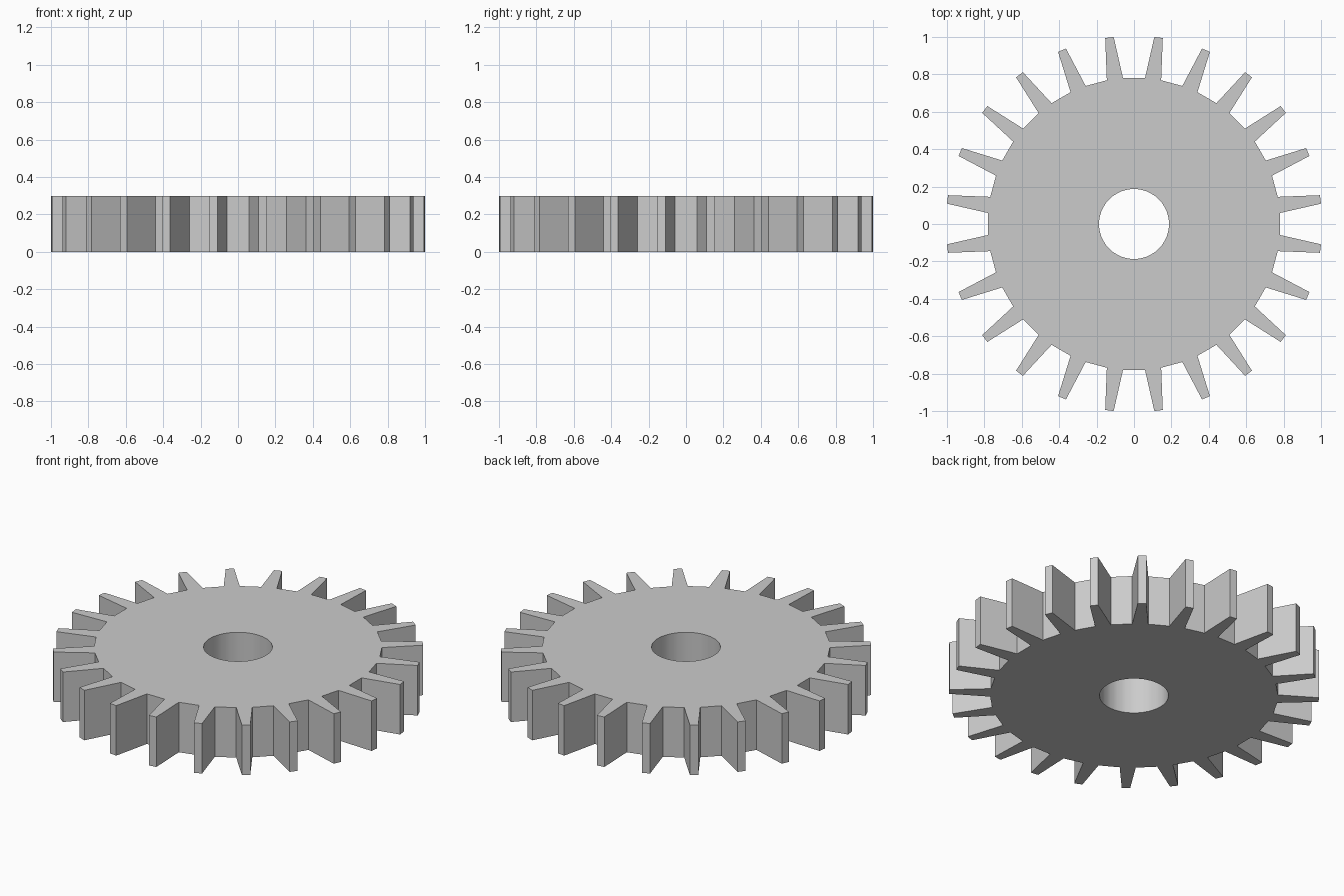
import bpy, bmesh
from math import sin, cos, radians

if "Cube" in bpy.data.objects:
    bpy.data.objects.remove(bpy.data.objects["Cube"])

TEETH, HEIGHT = 24, 0.3
ROOT_R, TIP_R, BORE_R = 0.782, 1.006, 0.187

# One tooth: (angle from tooth centre in degrees, radius)
TOOTH = [(-3.2, ROOT_R), (-1.3, TIP_R), (1.3, TIP_R), (3.2, ROOT_R)]
pitch = 360 / TEETH
outline = [(radians((k + 0.5) * pitch + a), r) for k in range(TEETH) for a, r in TOOTH]

bm = bmesh.new()


def ring(points, z):
    return [bm.verts.new((r * cos(a), r * sin(a), z)) for a, r in points]


def bridge(lower, upper, smooth=False):
    n = len(lower)
    for i in range(n):
        j = (i + 1) % n
        face = bm.faces.new((lower[i], lower[j], upper[j], upper[i]))
        face.smooth = smooth


# Toothed rim and round bore, at bottom and top
bore = [(a, BORE_R) for a, _ in outline]
rim_low, rim_high = ring(outline, 0), ring(outline, HEIGHT)
bore_low, bore_high = ring(bore, 0), ring(bore, HEIGHT)

bridge(rim_low, rim_high)               # tooth flanks
bridge(rim_high, bore_high)             # top face
bridge(bore_high, bore_low, True)       # bore wall
bridge(bore_low, rim_low)               # bottom face
bmesh.ops.recalc_face_normals(bm, faces=bm.faces)

# Keep the bore rim crisp
for e in bm.edges:
    e.smooth = e.calc_face_angle(0) < radians(20)

mesh = bpy.data.meshes.new("gear_wheel")
bm.to_mesh(mesh)
bm.free()
gear = bpy.data.objects.new("gear_wheel", mesh)
bpy.context.collection.objects.link(gear)
